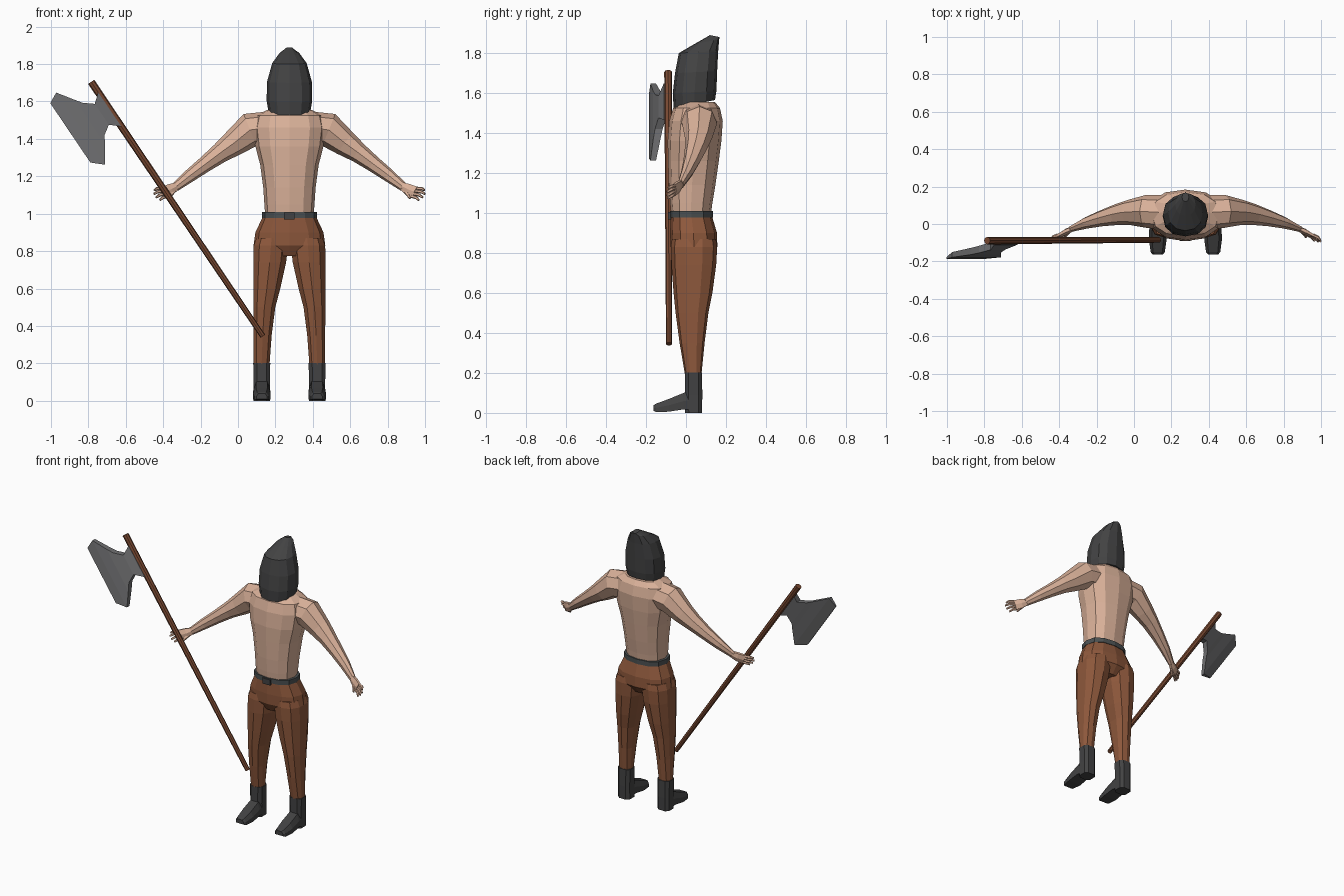
import bpy, bmesh, math
from mathutils import Vector

CX = 0.275  # body centre line


def material(name, rgb):
    m = bpy.data.materials.new(name)
    m.diffuse_color = (*rgb, 1)
    return m


SKIN = material("skin", (0.70, 0.44, 0.32))
BROWN = material("trouser brown", (0.27, 0.098, 0.045))
DARK = material("dark cloth", (0.055, 0.055, 0.056))
BELT = material("belt grey", (0.07, 0.08, 0.082))
WOOD = material("shaft wood", (0.19, 0.066, 0.031))
STEEL = material("steel", (0.16, 0.16, 0.165))


def loft(name, groups, mat, mirror=False, at=CX):
    """Skin each list of rings into a closed, capped shell."""
    bm = bmesh.new()
    for rings in groups:
        rows = [[bm.verts.new(p) for p in r] for r in rings]
        n = len(rows[0])
        for a, b in zip(rows, rows[1:]):
            for i in range(n):
                j = (i + 1) % n
                bm.faces.new((a[i], a[j], b[j], b[i]))
        bm.faces.new(rows[0][::-1])
        bm.faces.new(rows[-1])
    bmesh.ops.recalc_face_normals(bm, faces=bm.faces)
    me = bpy.data.meshes.new(name)
    bm.to_mesh(me)
    bm.free()
    me.materials.append(mat)
    ob = bpy.data.objects.new(name, me)
    ob.location.x = at
    bpy.context.collection.objects.link(ob)
    if mirror:
        ob.modifiers.new("mirror", 'MIRROR')
    return ob


def flat(zf, zb, x, hw, y0, y1, n=12, p=2.4, phase=0.0):
    """Level ring (superellipse); zf / zb are heights at front and back."""
    pts = []
    for k in range(n):
        a = 2 * math.pi * (k + phase) / n - math.pi / 2
        c, s = math.cos(a), math.sin(a)
        c = math.copysign(abs(c) ** (2 / p), c)
        s = math.copysign(abs(s) ** (2 / p), s)
        pts.append((x + hw * c, (y0 + y1) / 2 + (y1 - y0) / 2 * s,
                    zf + (zb - zf) * (s + 1) / 2))
    return pts


def tube(path, n=8):
    """Rings square to a path of (x, y, z, radius in y, radius in xz)."""
    rings = []
    for i, (x, y, z, ry, rz) in enumerate(path):
        a, b = path[max(i - 1, 0)], path[min(i + 1, len(path) - 1)]
        d = (Vector(b[:3]) - Vector(a[:3])).normalized()
        side = (Vector((0, 1, 0)) - d * d.y).normalized()
        up = side.cross(d)
        rings.append([Vector((x, y, z))
                      + side * ry * math.cos(2 * math.pi * k / n)
                      + up * rz * math.sin(2 * math.pi * k / n) for k in range(n)])
    return rings


# Hood, peaked towards the back
loft("hood", [[flat(*r, n=12, p=2.3) for r in (
    (1.525, 1.565, 0, .112, -.062, .145),
    (1.60, 1.61, 0, .122, -.066, .152),
    (1.70, 1.71, 0, .120, -.055, .156),
    (1.80, 1.81, 0, .092, -.036, .161),
    (1.847, 1.868, 0, .054, .045, .166),
    (1.89, 1.88, 0, .018, .120, .168))]], DARK)

# Bare torso
loft("torso", [[flat(z, z, 0, *r) for z, *r in (
    (.97, .128, -.072, .122),
    (1.05, .134, -.080, .132),
    (1.14, .140, -.086, .147),
    (1.26, .156, -.090, .164),
    (1.36, .182, -.092, .177),
    (1.46, .195, -.084, .184),
    (1.525, .180, -.064, .170),
    (1.555, .120, -.020, .145))]], SKIN)

# Arms
loft("arm", [tube([
    (.08, .060, 1.465, .095, .085),
    (.21, .068, 1.448, .088, .092),
    (.30, .062, 1.375, .068, .070),
    (.37, .050, 1.325, .056, .054),
    (.45, .030, 1.265, .043, .043),
    (.53, .006, 1.205, .031, .035),
    (.61, -.026, 1.142, .016, .024)])], SKIN, True)

# Hands: flat palm, four fingers and a thumb
hand = [tube([(.60, -.023, 1.148, .015, .023),
              (.635, -.040, 1.130, .016, .034),
              (.672, -.060, 1.115, .012, .036)], 6)]
for k, tip in enumerate(((.722, -.088, 1.126), (.724, -.094, 1.106),
                         (.712, -.094, 1.087), (.692, -.090, 1.073))):
    base = Vector((.682 - .011 * k, -.058, 1.136 - .014 * k))
    mid = base.lerp(Vector(tip), .55) + Vector((.004, .004, .004))
    hand.append(tube([(*base, .009, .009), (*mid, .009, .009), (*tip, .006, .006)], 5))
hand.append(tube([(.618, -.036, 1.122, .010, .012), (.636, -.055, 1.097, .009, .009),
                  (.645, -.070, 1.082, .006, .006)], 5))
loft("hand", hand, SKIN, True)

# Trousers: hips and mirrored legs
loft("trouser_hips", [[flat(z, z, 0, *r) for z, *r in (
    (.775, .120, -.045, .115),
    (.83, .192, -.077, .157),
    (.90, .182, -.080, .155),
    (.985, .142, -.076, .130))]], BROWN)
loft("trouser_leg", [[flat(z, z, (a + b) / 2, (b - a) / 2, y0, y1, 10)
                      for z, a, b, y0, y1 in (
    (.19, .105, .193, -.005, .077),
    (.35, .093, .193, -.032, .093),
    (.50, .073, .195, -.052, .112),
    (.60, .046, .196, -.062, .132),
    (.74, .014, .197, -.073, .151),
    (.83, .003, .195, -.076, .156),
    (.87, .010, .180, -.070, .150))]], BROWN, True)

# Belt and buckle
loft("belt", [[flat(z, z, 0, .148, -.081, .136) for z in (.978, 1.010)]], BELT)
loft("buckle", [[[(-.028, y, .968), (.028, y, .968), (.028, y, 1.006), (-.028, y, 1.006)]
                 for y in (-.090, -.074)]], DARK)

# Boots: shaft and pointed foot
shaft = [flat(z, z, .148, hw, y0, y1, 8, 3.2, .5) for z, hw, y0, y1 in (
    (0, .046, -.006, .082), (.09, .045, -.008, .084), (.203, .048, -.008, .082))]
foot = [[(.148 - hw, y, z0), (.148 + hw, y, z0), (.148 + hw, y, (z0 + z1) / 2),
         (.148 + .65 * hw, y, z1), (.148 - .65 * hw, y, z1), (.148 - hw, y, (z0 + z1) / 2)]
        for y, hw, z0, z1 in ((.03, .042, .015, .115), (-.012, .045, .018, .100),
                              (-.085, .047, .006, .070), (-.150, .038, .004, .046),
                              (-.162, .028, .010, .038))]
loft("boot", [shaft, foot], DARK, True)

# Axe shaft
loft("axe_shaft", [tube([(-.785, -.089, 1.705, .020, .020),
                         (.133, -.085, .345, .015, .015)])], WOOD, at=0)

# Axe blade: sections at growing distance d from the shaft, t along the shaft
top = Vector((-.785, 0, 1.705))
along = Vector((.5595, 0, -.829))
out = Vector((-.829, 0, -.5595))
sections = []
for d, t0, t1, y, h in ((0, .068, .288, -.095, .016), (.05, .108, .243, -.118, .020),
                        (.10, .068, .276, -.136, .019), (.127, .030, .320, -.146, .018),
                        (.187, -.057, .408, -.164, .014), (.245, -.028, .355, -.182, .004)):
    sections.append([top + out * d + along * t + Vector((0, y + s * h, 0))
                     for t, s in ((t0, -1), (t1, -1), (t1, 1), (t0, 1))])
loft("axe_blade", [sections], STEEL, at=0)
